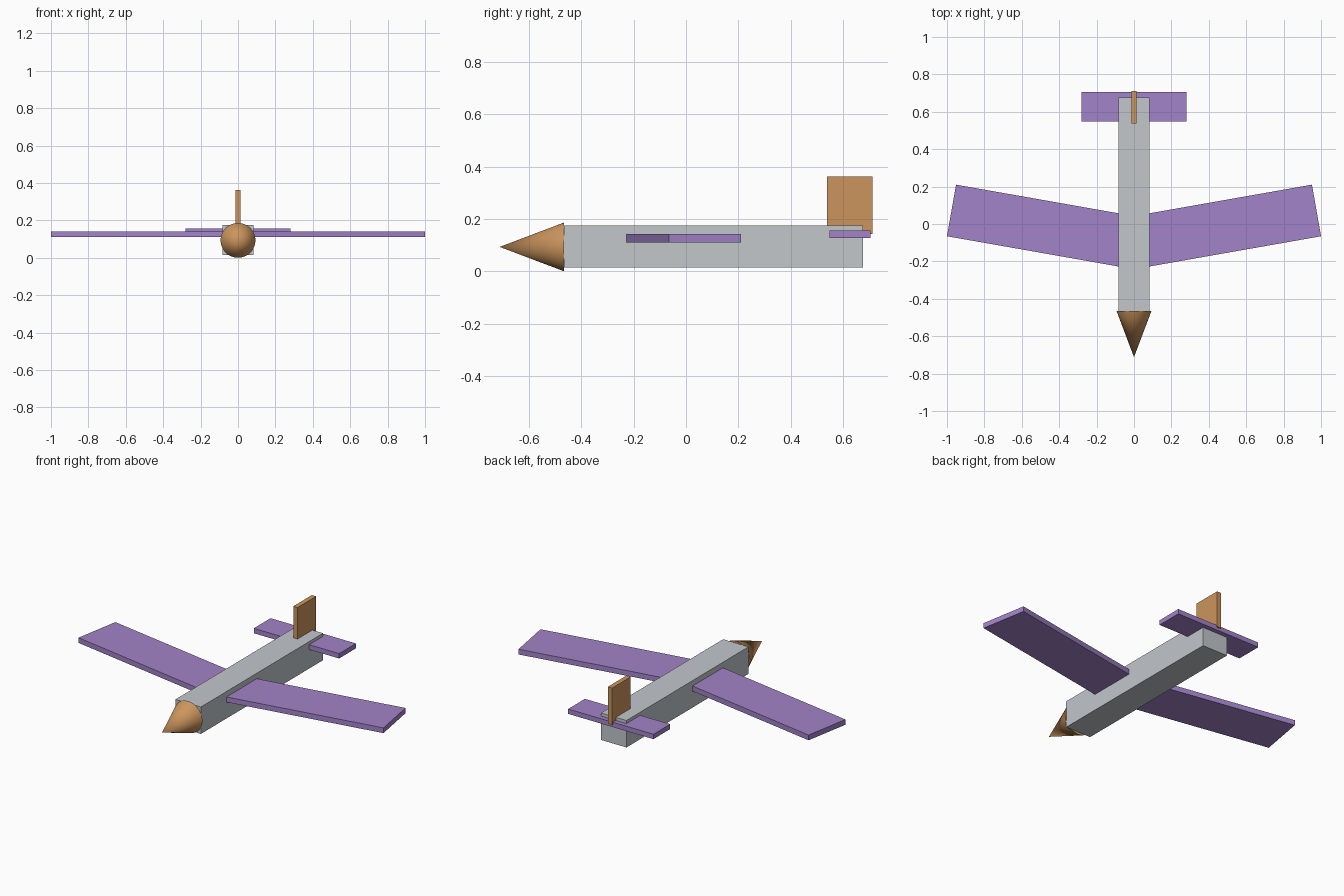
import bpy
import math

cube = bpy.data.objects.get("Cube")
if cube:
    bpy.data.objects.remove(cube, do_unlink=True)


def material(name, color):
    mat = bpy.data.materials.new(name)
    mat.use_nodes = True
    mat.diffuse_color = (*color, 1)
    mat.node_tree.nodes["Principled BSDF"].inputs["Base Color"].default_value = (*color, 1)
    return mat


grey = material("light_grey", (0.54, 0.57, 0.60))
purple = material("purple", (0.36, 0.23, 0.58))
orange = material("orange_brown", (0.60, 0.30, 0.11))


def box(name, size, location, mat, turn=0):
    bpy.ops.mesh.primitive_cube_add(size=1, location=location)
    obj = bpy.context.object
    obj.name = name
    obj.scale = size
    bpy.ops.object.transform_apply(location=False, rotation=False, scale=True)
    obj.rotation_euler.z = math.radians(turn)
    obj.data.materials.append(mat)
    return obj


# Fuselage
box("fuselage", (0.167, 1.144, 0.16), (0, 0.105, 0.094), grey)

# Swept wings
for side, name in ((1, "left_wing"), (-1, "right_wing")):
    box(name, (0.944, 0.28, 0.031), (side * 0.511, -0.0095, 0.126), purple, side * 10)

# Tailplane and fin
box("tailplane", (0.56, 0.157, 0.029), (0, 0.626, 0.141), purple)
box("tail_fin", (0.028, 0.174, 0.218), (0, 0.625, 0.252), orange)

# Nose cone
bpy.ops.mesh.primitive_cone_add(vertices=48, radius1=0.093, radius2=0, depth=0.246,
                                location=(0, -0.589, 0.093),
                                rotation=(math.radians(90), 0, 0))
nose = bpy.context.object
nose.name = "nose_cone"
nose.data.materials.append(orange)
bpy.ops.object.shade_smooth_by_angle(angle=math.radians(30))
